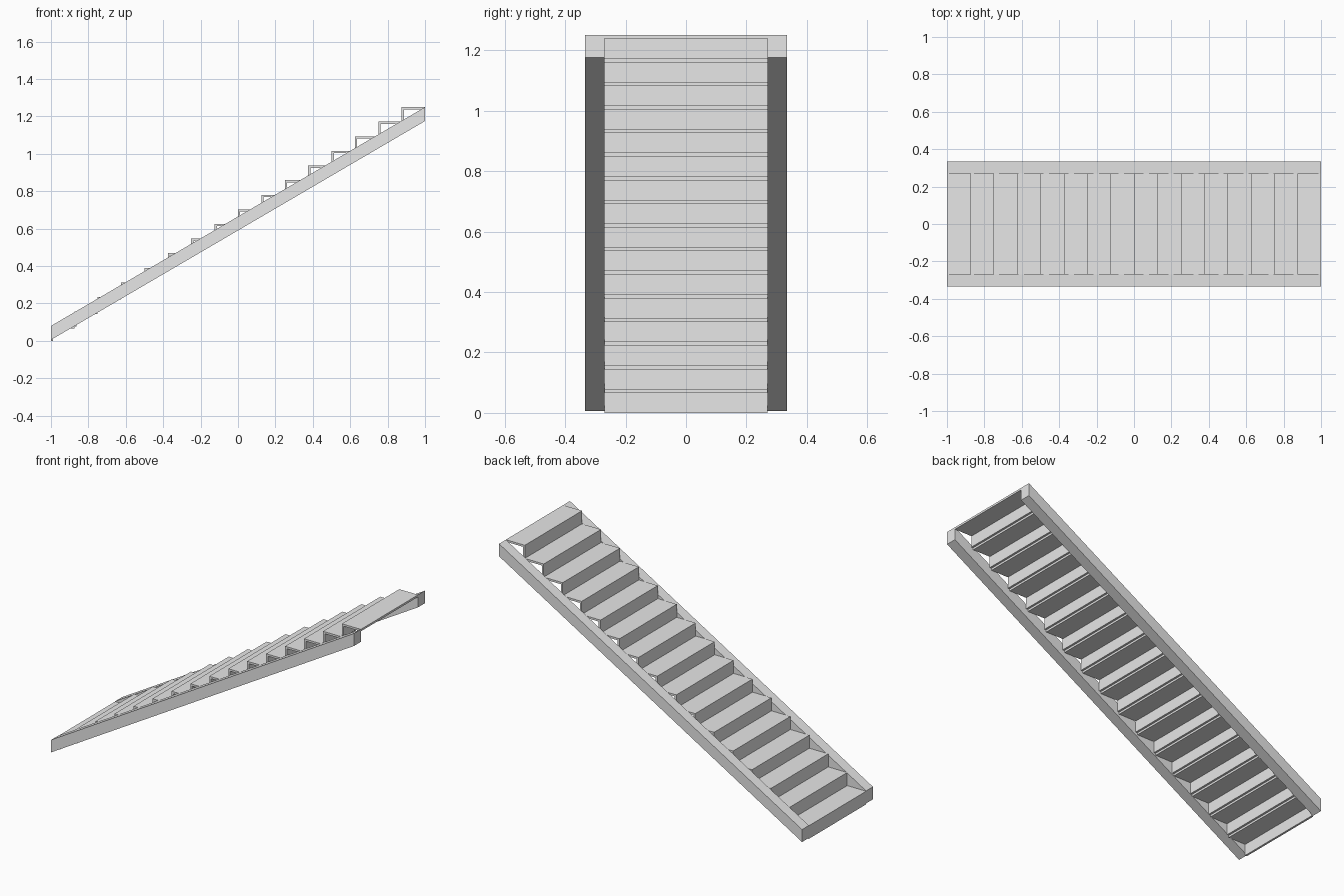
import bpy
import bmesh

if "Cube" in bpy.data.objects:
    bpy.data.objects.remove(bpy.data.objects["Cube"])

STEPS = 16
RUN = 2.0 / STEPS
RISE = 1.25 / STEPS
BOARD = 0.012          # tread and riser thickness
INNER, OUTER = 0.27, 0.334

grey = bpy.data.materials.new("light grey")
grey.diffuse_color = (0.8, 0.8, 0.8, 1.0)
grey.use_nodes = True
grey.node_tree.nodes["Principled BSDF"].inputs["Base Color"].default_value = grey.diffuse_color


def extrude_profile(name, profile, y0, y1):
    """Solid made by sweeping an x-z outline from y0 to y1."""
    bm = bmesh.new()
    face = bm.faces.new([bm.verts.new((x, y0, z)) for x, z in profile])
    swept = bmesh.ops.extrude_face_region(bm, geom=[face])["geom"]
    verts = [v for v in swept if isinstance(v, bmesh.types.BMVert)]
    bmesh.ops.translate(bm, verts=verts, vec=(0, y1 - y0, 0))
    bmesh.ops.recalc_face_normals(bm, faces=bm.faces[:])
    mesh = bpy.data.meshes.new(name)
    bm.to_mesh(mesh)
    bm.free()
    mesh.materials.append(grey)
    obj = bpy.data.objects.new(name, mesh)
    bpy.context.collection.objects.link(obj)
    return obj


def board(name, x0, x1, z0, z1):
    return extrude_profile(name, [(x0, z0), (x1, z0), (x1, z1), (x0, z1)], -INNER, INNER)


# Sloping side stringers with plumb-cut ends
stringer = [(-1, 0.0055), (1, 1.1755), (1, 1.25), (-1, 0.08)]
extrude_profile("front_stringer", stringer, -OUTER, -INNER)
extrude_profile("back_stringer", stringer, INNER, OUTER)

# Each step: a riser standing behind the lower tread, with a thin tread on top
for i in range(STEPS):
    x, z = -1 + i * RUN, i * RISE
    board(f"riser_{i + 1}", x, x + BOARD, z, z + RISE - BOARD)
    board(f"tread_{i + 1}", x, x + RUN, z + RISE - BOARD, z + RISE)
